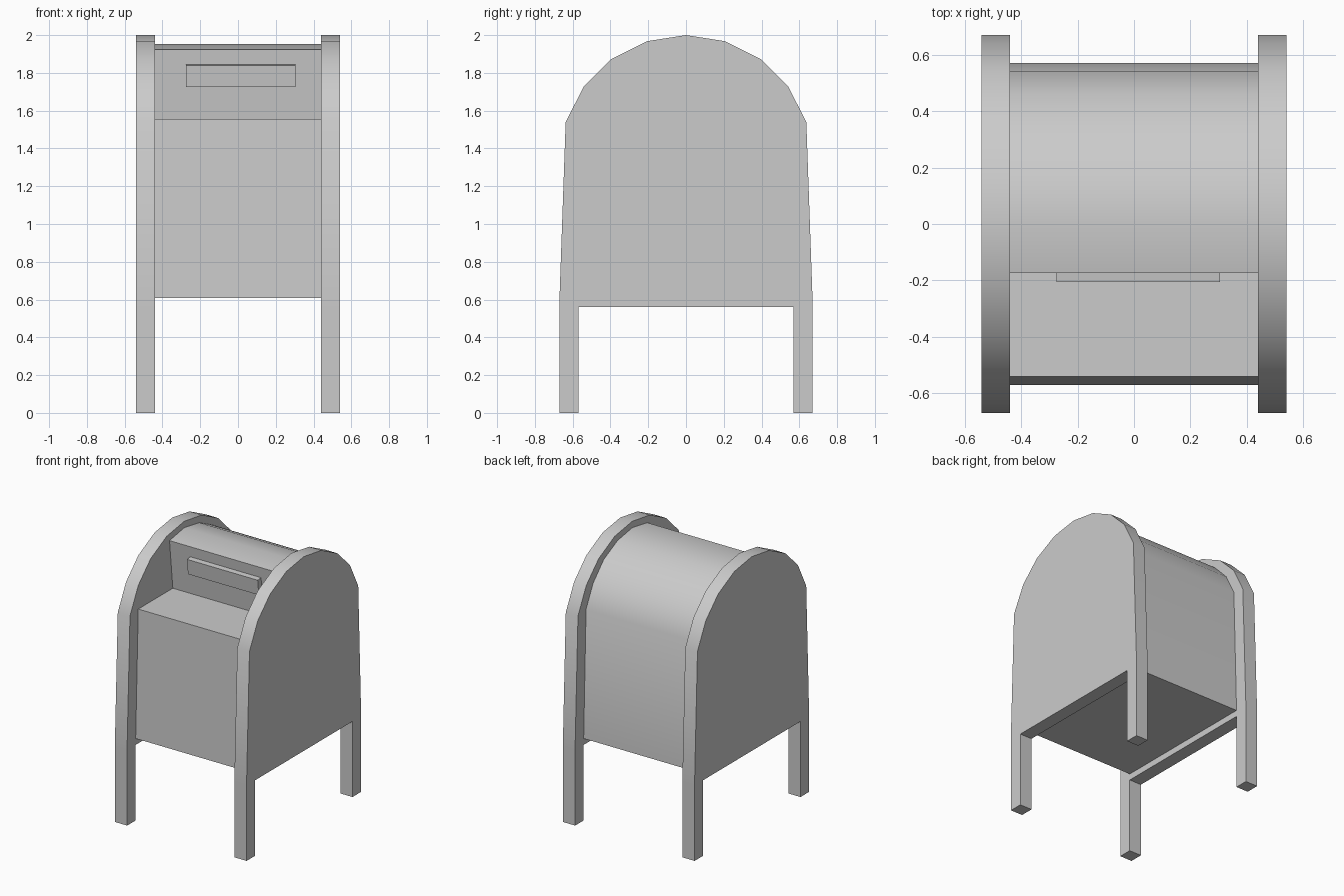
import bpy, bmesh, math

if "Cube" in bpy.data.objects:
    bpy.data.objects.remove(bpy.data.objects["Cube"])


def finish(bm, name, smooth=False):
    bmesh.ops.recalc_face_normals(bm, faces=bm.faces)
    mesh = bpy.data.meshes.new(name)
    bm.to_mesh(mesh)
    bm.free()
    obj = bpy.data.objects.new(name, mesh)
    bpy.context.collection.objects.link(obj)
    if smooth:
        bpy.ops.object.select_all(action='DESELECT')
        obj.select_set(True)
        bpy.context.view_layer.objects.active = obj
        bpy.ops.object.shade_smooth_by_angle(angle=math.radians(30))
    return obj


def extrude_profile(name, profile, x0, x1):
    """Extrude a closed (y, z) outline along x."""
    bm = bmesh.new()
    face = bm.faces.new([bm.verts.new((x0, y, z)) for y, z in profile])
    ext = bmesh.ops.extrude_face_region(bm, geom=[face])["geom"]
    verts = [g for g in ext if isinstance(g, bmesh.types.BMVert)]
    bmesh.ops.translate(bm, verts=verts, vec=(x1 - x0, 0, 0))
    return finish(bm, name, smooth=True)


def box(name, size, center, tilt=0.0):
    bm = bmesh.new()
    bmesh.ops.create_cube(bm, size=1)
    bmesh.ops.scale(bm, verts=bm.verts, vec=size)
    obj = finish(bm, name)
    obj.location = center
    obj.rotation_euler.x = tilt
    return obj


# Side panels with arched tops, and the legs below them
half = [(0.67, 0.56), (0.67, 0.60), (0.637, 1.54), (0.54, 1.73),
        (0.395, 1.873), (0.205, 1.968)]
panel = half + [(0, 2.0)] + [(-y, z) for y, z in reversed(half)]
for side, s in (("left", -1), ("right", 1)):
    extrude_profile(side + "_side_panel", panel, 0.44 * s, 0.54 * s)
    for end, e in (("front", -1), ("back", 1)):
        box(f"{end}_{side}_leg", (0.1, 0.1, 0.56), (0.49 * s, 0.62 * e, 0.28))

# Box body: rounded back and top, recessed deposit shelf at the front
body = [(-0.57, 0.607), (0.57, 0.607), (0.542, 1.555), (0.46, 1.715),
        (0.336, 1.843), (0.174, 1.923), (0, 1.952),
        (-0.174, 1.923), (-0.135, 1.555), (-0.54, 1.555)]
extrude_profile("mailbox_body", body, -0.44, 0.44)

# Raised slot flap, lying parallel to the leaning recess wall
box("slot_flap", (0.58, 0.08, 0.115), (0.015, -0.159, 1.787), math.atan2(0.039, 0.368))
